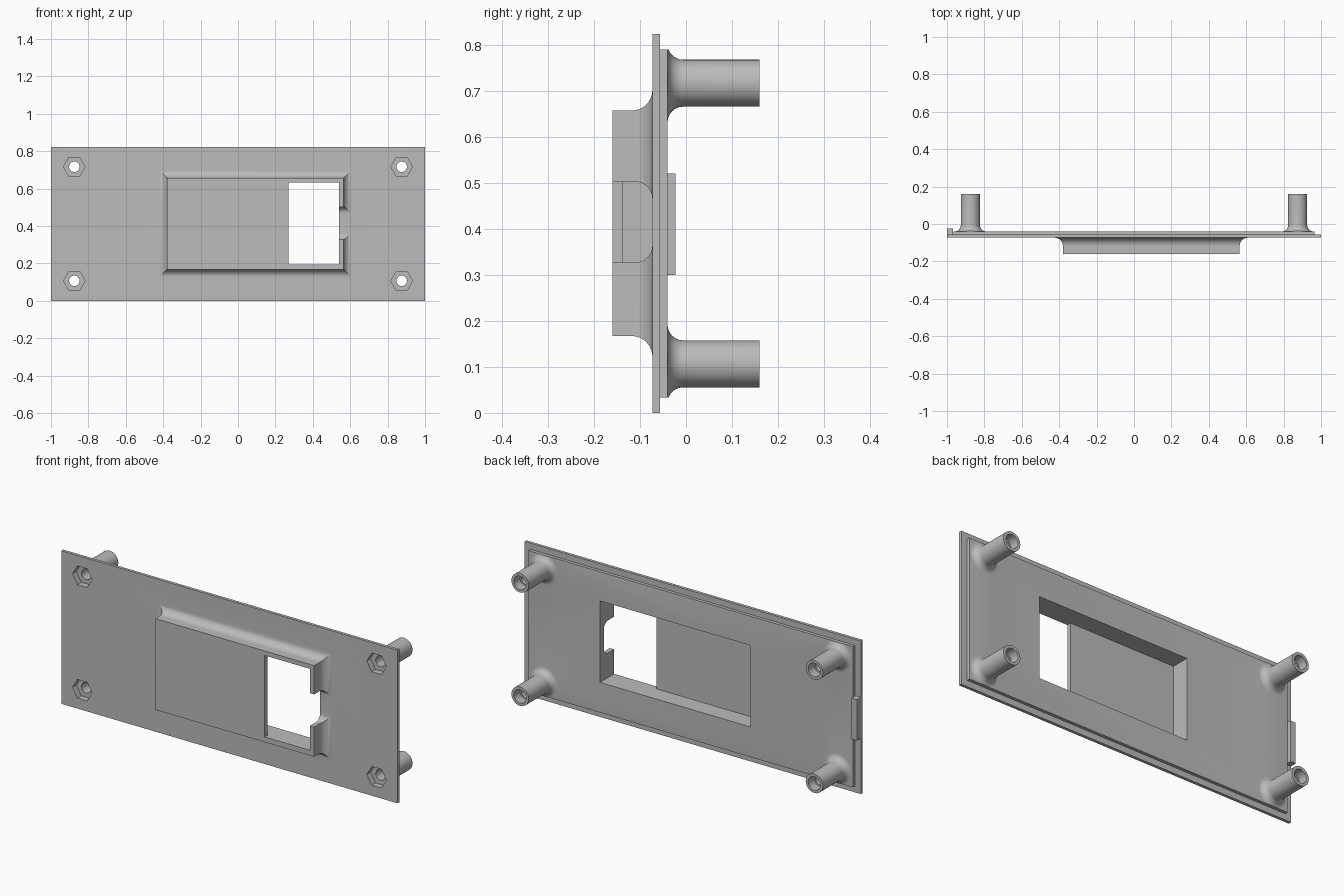
import bpy, bmesh
from math import sin, cos, pi, radians

cube = bpy.data.objects.get("Cube")
if cube:
    bpy.data.objects.remove(cube, do_unlink=True)

grey = bpy.data.materials.new("plain_grey")
grey.use_nodes = True
grey.diffuse_color = (0.5, 0.5, 0.5, 1)
grey.node_tree.nodes["Principled BSDF"].inputs["Base Color"].default_value = (0.5, 0.5, 0.5, 1)

MID = 0.4115               # middle height of the panel
FRONT, REAR = -0.073, -0.04


def rect(x0, x1, z0, z1, y):
    return [(x0, y, z0), (x1, y, z0), (x1, y, z1), (x0, y, z1)]


def ring(cx, cz, r, y, n=48):
    return [(cx + r * cos(2 * pi * i / n), y, cz + r * sin(2 * pi * i / n)) for i in range(n)]


def loft(name, rings):
    """Closed solid skinned through matching rings of points."""
    bm = bmesh.new()
    loops = [[bm.verts.new(p) for p in pts] for pts in rings]
    for a, b in zip(loops, loops[1:]):
        for i in range(len(a)):
            j = (i + 1) % len(a)
            bm.faces.new((a[i], a[j], b[j], b[i]))
    bm.faces.new(loops[0])
    bm.faces.new(loops[-1][::-1])
    bmesh.ops.recalc_face_normals(bm, faces=bm.faces)
    mesh = bpy.data.meshes.new(name)
    bm.to_mesh(mesh)
    bm.free()
    mesh.materials.append(grey)
    ob = bpy.data.objects.new(name, mesh)
    bpy.context.collection.objects.link(ob)
    return ob


def box(name, x0, x1, z0, z1, y0, y1):
    return loft(name, [rect(x0, x1, z0, z1, y) for y in (y0, y1)])


def rod(name, cx, cz, r, y0, y1, n=48):
    return loft(name, [ring(cx, cz, r, y, n) for y in (y0, y1)])


def combine(target, tool, operation):
    tool.hide_render = True
    bpy.context.view_layer.objects.active = target
    mod = target.modifiers.new("combine", "BOOLEAN")
    mod.object, mod.operation, mod.solver = tool, operation, "EXACT"
    bpy.ops.object.modifier_apply(modifier=mod.name)
    bpy.data.objects.remove(tool, do_unlink=True)


# Front plate with the stepped rear lip
panel = loft("panel", [
    rect(-1, 1, 0, 2 * MID, FRONT), rect(-1, 1, 0, 2 * MID, -0.057),
    rect(-0.965, 0.965, 0.033, 0.79, -0.057), rect(-0.965, 0.965, 0.033, 0.79, REAR)])

# Raised housing flaring into the plate with a mitred fillet
R = 0.045
steps = [(0, -0.16)]
steps += [(R * (1 - cos(t)), FRONT - R + R * sin(t)) for t in (pi / 2 * i / 10 for i in range(11))]
steps.append((R, -0.065))
housing = loft("housing", [rect(-0.38 - d, 0.565 + d, 0.167 - d, 0.657 + d, y) for d, y in steps])
combine(panel, housing, "UNION")

# Side tab on the rear
combine(panel, box("tab", -1, -0.968, 0.3, 0.52, -0.065, -0.023), "UNION")

# Four posts with flared feet, trimmed to the rear lip
F = 0.034
corners = [(sx * 0.875, MID + sz * 0.305) for sx in (-1, 1) for sz in (-1, 1)]
for cx, cz in corners:
    profile = [(0.051 + F, -0.05)]
    profile += [(0.051 + F - F * sin(t), REAR + F - F * cos(t)) for t in (pi / 2 * i / 8 for i in range(9))]
    profile.append((0.051, 0.16))
    post = loft("post", [ring(cx, cz, r, y) for r, y in profile])
    combine(post, box("trim", -0.965, 0.965, 0.033, 0.79, -0.1, 0.3), "INTERSECT")
    combine(panel, post, "UNION")

# Screw holes, rear counterbores and hexagonal nut pockets
for cx, cz in corners:
    combine(panel, rod("screw_hole", cx, cz, 0.028, -0.2, 0.3), "DIFFERENCE")
    combine(panel, rod("counterbore", cx, cz, 0.036, 0.11, 0.3), "DIFFERENCE")
    combine(panel, rod("nut_pocket", cx, cz, 0.058, -0.2, REAR, 6), "DIFFERENCE")

# Hollow inside of the housing and its window
combine(panel, box("cavity", -0.355, 0.54, 0.195, 0.633, -0.137, 0.05), "DIFFERENCE")
combine(panel, box("window", 0.27, 0.54, 0.195, 0.633, -0.25, -0.1), "DIFFERENCE")

# Side notch with rounded inner corners
N, Z0, Z1, FLOOR = 0.036, 0.327, 0.502, FRONT - 0.0002
arc = [pi / 2 * i / 8 for i in range(9)]
outline = [(-0.25, Z0)]
outline += [(FLOOR - N + N * sin(t), Z0 + N - N * cos(t)) for t in arc]
outline += [(FLOOR - N + N * cos(t), Z1 - N + N * sin(t)) for t in arc]
outline.append((-0.25, Z1))
combine(panel, loft("notch", [[(x, y, z) for y, z in outline] for x in (0.52, 0.7)]), "DIFFERENCE")

# Smooth curved areas, keep edges sharp
bpy.ops.object.select_all(action="DESELECT")
panel.select_set(True)
bpy.context.view_layer.objects.active = panel
bpy.ops.object.shade_smooth_by_angle(angle=radians(30))
